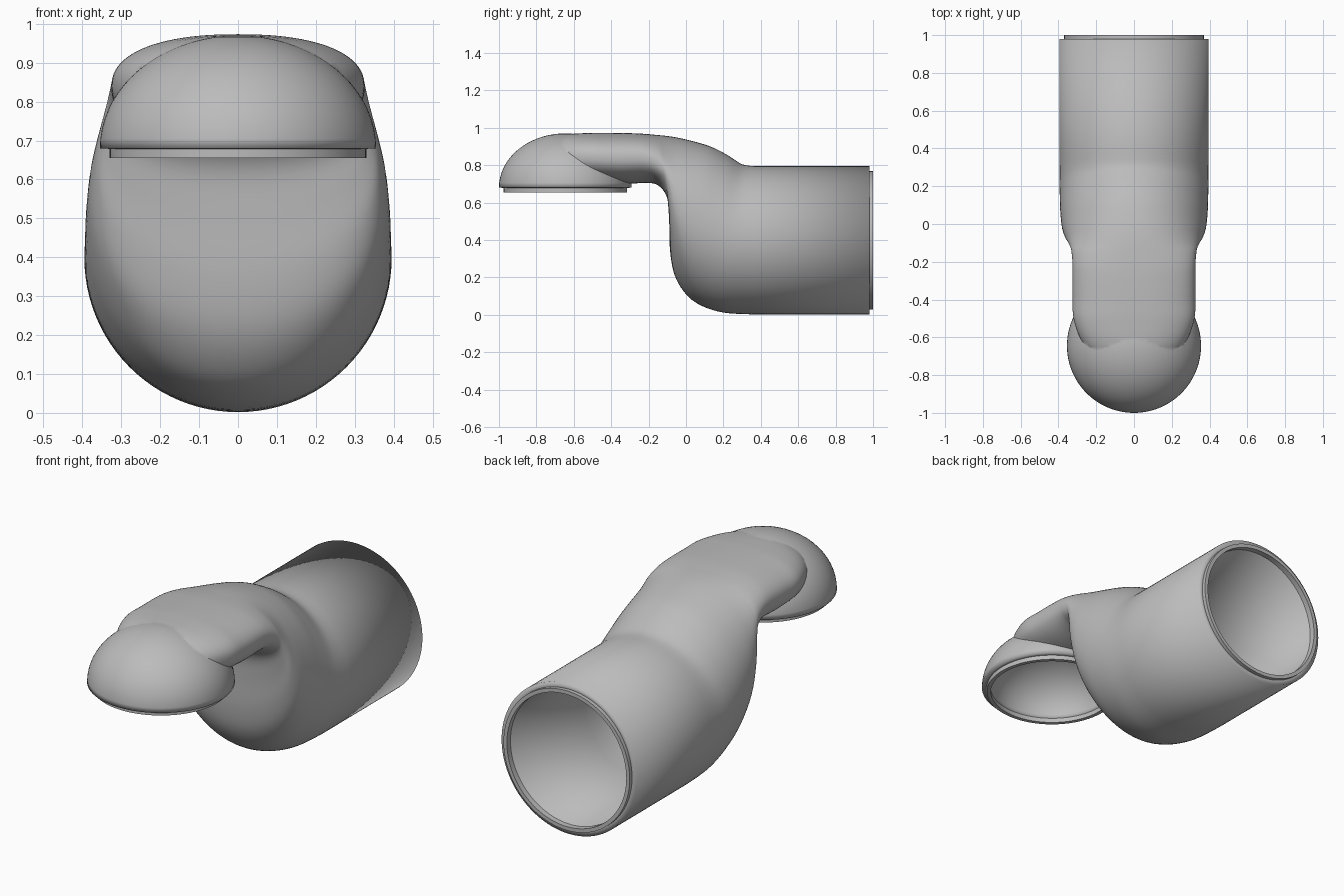
import bpy, bmesh, math
from mathutils import Vector

SEG = 96
WALL = 0.045
CUP_Y, CUP_Z, CUP_R, CUP_H = -0.645, 0.68, 0.355, 0.29

cube = bpy.data.objects.get("Cube")
if cube:
    bpy.data.objects.remove(cube, do_unlink=True)

grey = bpy.data.materials.new("plain grey")
grey.use_nodes = True
grey.diffuse_color = (0.5, 0.5, 0.5, 1)
grey.node_tree.nodes["Principled BSDF"].inputs["Base Color"].default_value = (0.5, 0.5, 0.5, 1)


def skin(name, rings, closed=False):
    """Join equal rings of points; cap the ends unless the loop closes."""
    bm = bmesh.new()
    loops = [[bm.verts.new(p) for p in ring] for ring in rings]
    pairs = list(zip(loops, loops[1:]))
    if closed:
        pairs.append((loops[-1], loops[0]))
    else:
        bm.faces.new(loops[0])
        bm.faces.new(loops[-1])
    for a, b in pairs:
        for i in range(SEG):
            j = (i + 1) % SEG
            bm.faces.new((a[i], a[j], b[j], b[i]))
    bmesh.ops.recalc_face_normals(bm, faces=bm.faces)
    mesh = bpy.data.meshes.new(name)
    bm.to_mesh(mesh)
    bm.free()
    obj = bpy.data.objects.new(name, mesh)
    bpy.context.collection.objects.link(obj)
    mesh.materials.append(grey)
    return obj


def section(by, bz, ty, tz, w, n):
    """Rounded ring spanning a bottom point, a top point and a half width."""
    low, high = Vector((0, by, bz)), Vector((0, ty, tz))
    mid, up = (low + high) / 2, (high - low) / 2
    pts = []
    for i in range(SEG):
        a = 2 * math.pi * i / SEG
        c, s = math.cos(a), math.sin(a)
        x = math.copysign(abs(c) ** (2 / n), c)
        h = math.copysign(abs(s) ** (2 / n), s)
        pts.append(mid + up * h + Vector((x * w, 0, 0)))
    return pts


def spline(keys, steps=5):
    """Smooth interpolation through the key sections."""
    out = []
    for k in range(len(keys) - 1):
        p0, p1 = keys[max(k - 1, 0)], keys[k]
        p2, p3 = keys[k + 1], keys[min(k + 2, len(keys) - 1)]
        for s in range(steps):
            t = s / steps
            out.append([b + 0.5 * t * (c - a + t * (2*a - 5*b + 4*c - d + t * (3*(b - c) + d - a)))
                        for a, b, c, d in zip(p0, p1, p2, p3)])
    return out + [keys[-1]]


def circle(r, centre, axis):
    pts = []
    for i in range(SEG):
        a = 2 * math.pi * i / SEG
        u, v = r * math.cos(a), r * math.sin(a)
        pts.append(Vector(centre) + Vector((u, v, 0) if axis == "z" else (u, 0, v)))
    return pts


def smooth(obj):
    bpy.ops.object.select_all(action="DESELECT")
    obj.select_set(True)
    bpy.context.view_layer.objects.active = obj
    bpy.ops.object.shade_smooth_by_angle(angle=math.radians(35))


# Bent duct: bottom y z, top y z, half width, squareness
bends = [
    (0.36, 0.002, 0.37, 0.795, 0.395, 2),
    (0.20, 0.012, 0.30, 0.805, 0.394, 2),
    (0.08, 0.05, 0.22, 0.855, 0.393, 2),
    (0.00, 0.11, 0.13, 0.90, 0.39, 2.05),
    (-0.06, 0.21, 0.03, 0.93, 0.382, 2.1),
    (-0.085, 0.34, -0.05, 0.948, 0.366, 2.15),
    (-0.09, 0.50, -0.11, 0.957, 0.347, 2.2),
    (-0.10, 0.62, -0.16, 0.962, 0.334, 2.25),
    (-0.14, 0.685, -0.23, 0.968, 0.327, 2.3),
    (-0.20, 0.705, -0.30, 0.971, 0.325, 2.3),
    (-0.34, 0.70, -0.42, 0.973, 0.325, 2.3),
    (-0.50, 0.71, -0.52, 0.972, 0.318, 2.3),
    (-0.65, 0.72, -0.65, 0.962, 0.26, 2.2),
    (-0.80, 0.74, -0.80, 0.92, 0.14, 2),
]
rings = [section(0.98, 0.002, 0.98, 0.795, 0.395, 2)]
rings += [section(*k) for k in spline(bends)]
duct = skin("duct_body", rings)

# Domed cup over the downward opening
arcs = [math.radians(a) for a in range(0, 90, 5)] + [math.radians(89)]
dome = skin("cup_dome", [circle(CUP_R * math.cos(a), (0, CUP_Y, CUP_Z + CUP_H * math.sin(a)), "z")
                         for a in arcs])
join = duct.modifiers.new("join_cup", "BOOLEAN")
join.operation = "UNION"
join.solver = "EXACT"
join.object = dome
bpy.context.view_layer.update()
merged = bpy.data.meshes.new_from_object(duct.evaluated_get(bpy.context.evaluated_depsgraph_get()))
duct.modifiers.clear()
duct.data = merged
bpy.data.objects.remove(dome, do_unlink=True)

# Open both ends and give the shell a wall
bm = bmesh.new()
bm.from_mesh(merged)
bmesh.ops.remove_doubles(bm, verts=bm.verts, dist=0.0005)
ends = [f for f in bm.faces
        if all(v.co.y > 0.979 for v in f.verts) or all(v.co.z < CUP_Z + 0.001 for v in f.verts)
        and f.normal.z < -0.99 and f.calc_center_median().y < -0.28]
bmesh.ops.delete(bm, geom=ends, context="FACES")
bm.to_mesh(merged)
bm.free()
wall = duct.modifiers.new("wall", "SOLIDIFY")
wall.thickness = WALL
wall.offset = -1
smooth(duct)


# Stepped lips at the two openings
def lip(name, outer, inner, start, end, axis):
    smooth(skin(name, [circle(outer, start, axis), circle(outer, end, axis),
                       circle(inner, end, axis), circle(inner, start, axis)], closed=True))


lip("rear_lip", 0.37, 0.35, (0, 0.97, 0.3985), (0, 1.0, 0.3985), "y")
lip("cup_lip", 0.33, 0.31, (0, CUP_Y, 0.69), (0, CUP_Y, 0.655), "z")
